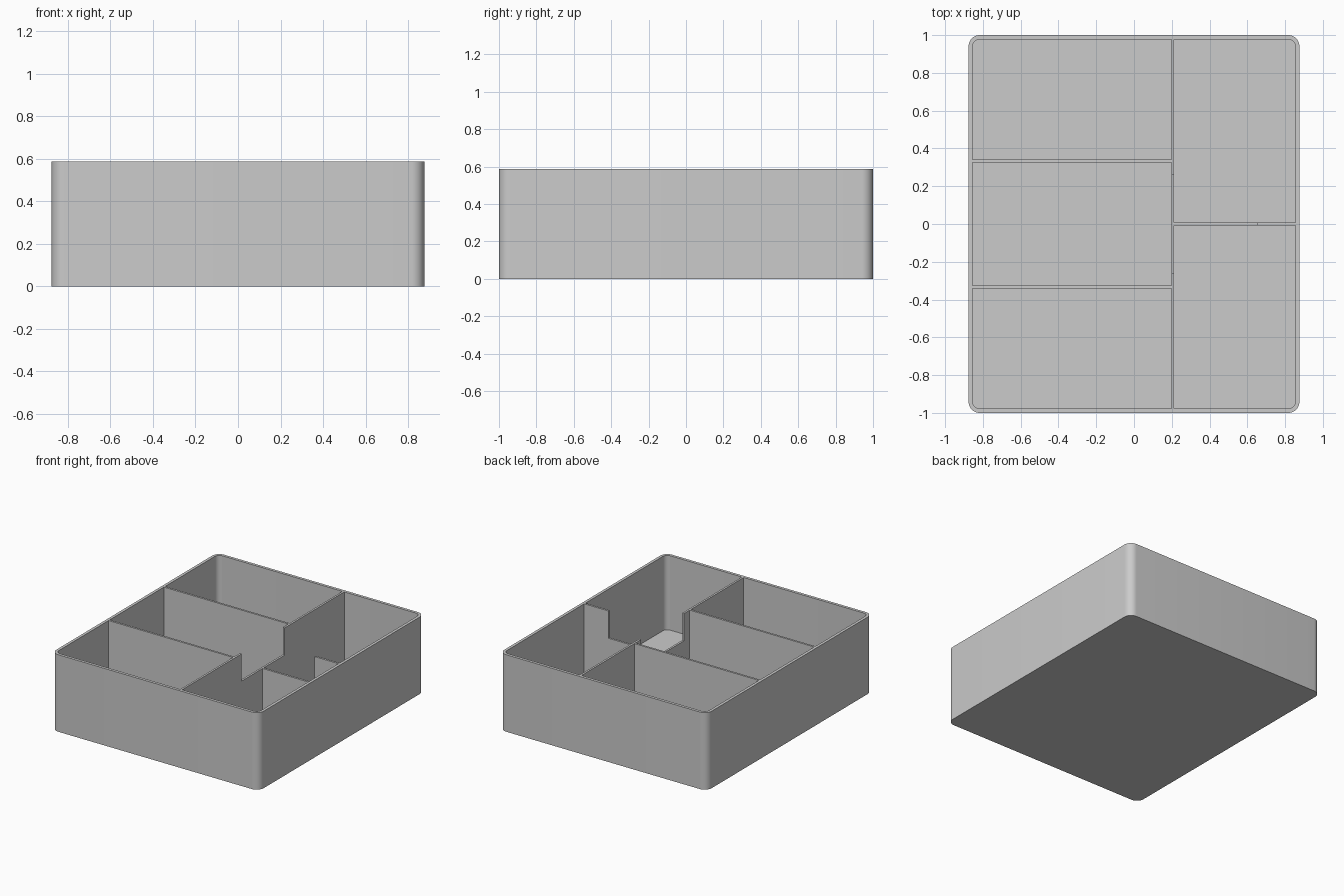
import bpy, bmesh, math

cube = bpy.data.objects.get("Cube")
if cube:
    bpy.data.objects.remove(cube, do_unlink=True)

HX, HY, HEIGHT = 0.876, 1.0, 0.588   # outer half sizes and height
WALL, FLOOR, RADIUS = 0.022, 0.02, 0.06
THIN = 0.0155                        # divider thickness
IX, IY = HX - WALL, HY - WALL        # inner half sizes
SPLIT_X, ROW_Y = 0.205, 0.334        # divider positions
NOTCH_Y, NOTCH_X, NOTCH_Z = 0.26, 0.65, 0.38

grey = bpy.data.materials.new("plain_grey")
grey.use_nodes = True
colour = (0.6, 0.6, 0.6, 1)
grey.diffuse_color = colour
grey.node_tree.nodes["Principled BSDF"].inputs["Base Color"].default_value = colour


def finish(name, bm):
    bmesh.ops.recalc_face_normals(bm, faces=bm.faces)
    mesh = bpy.data.meshes.new(name)
    bm.to_mesh(mesh)
    bm.free()
    mesh.materials.append(grey)
    obj = bpy.data.objects.new(name, mesh)
    bpy.context.collection.objects.link(obj)
    return obj


def rounded_ring(bm, hx, hy, r, z, steps=10):
    """Closed rounded-rectangle loop of vertices."""
    ring = []
    for i, (sx, sy) in enumerate([(1, 1), (-1, 1), (-1, -1), (1, -1)]):
        for k in range(steps + 1):
            a = math.pi / 2 * (i + k / steps)
            ring.append(bm.verts.new((sx * (hx - r) + r * math.cos(a),
                                      sy * (hy - r) + r * math.sin(a), z)))
    return ring


def divider(name, profile, along, start):
    """Upright wall: (distance, z) profile running along x or y, given thickness."""
    bm = bmesh.new()
    if along == 'x':
        verts = [bm.verts.new((d, start, z)) for d, z in profile]
        push = (0, THIN, 0)
    else:
        verts = [bm.verts.new((start, d, z)) for d, z in profile]
        push = (THIN, 0, 0)
    face = bm.faces.new(verts)
    moved = bmesh.ops.extrude_face_region(bm, geom=[face], use_keep_orig=True)["geom"]
    bmesh.ops.translate(bm, vec=push, verts=[v for v in moved if isinstance(v, bmesh.types.BMVert)])
    return finish(name, bm)


# Open tray with rounded corners
bm = bmesh.new()
inner_r = RADIUS - WALL
rings = [rounded_ring(bm, HX, HY, RADIUS, 0),
         rounded_ring(bm, HX, HY, RADIUS, HEIGHT),
         rounded_ring(bm, IX, IY, inner_r, HEIGHT),
         rounded_ring(bm, IX, IY, inner_r, FLOOR)]
for a, b in zip(rings, rings[1:]):
    for i in range(len(a)):
        j = (i + 1) % len(a)
        bm.faces.new((a[i], a[j], b[j], b[i]))
bm.faces.new(rings[0])
bm.faces.new(rings[-1])
tray = finish("tray", bm)
bpy.context.view_layer.objects.active = tray
tray.select_set(True)
bpy.ops.object.shade_smooth_by_angle(angle=math.radians(30))

# Long divider with a notch in the middle
divider("long_divider",
        [(-IY, FLOOR), (IY, FLOOR), (IY, HEIGHT), (NOTCH_Y, HEIGHT), (NOTCH_Y, NOTCH_Z),
         (-NOTCH_Y, NOTCH_Z), (-NOTCH_Y, HEIGHT), (-IY, HEIGHT)],
        'y', SPLIT_X - THIN / 2)

# Two full-height dividers between the three wide compartments
edge = SPLIT_X - THIN / 2
for name, y in (("front_divider", -ROW_Y), ("back_divider", ROW_Y)):
    divider(name, [(-IX, FLOOR), (edge, FLOOR), (edge, HEIGHT), (-IX, HEIGHT)],
            'x', y - THIN / 2)

# Stepped divider between the two narrow compartments
edge = SPLIT_X + THIN / 2
divider("stepped_divider",
        [(edge, FLOOR), (IX, FLOOR), (IX, HEIGHT), (NOTCH_X, HEIGHT),
         (NOTCH_X, NOTCH_Z), (edge, NOTCH_Z)],
        'x', -THIN / 2)
